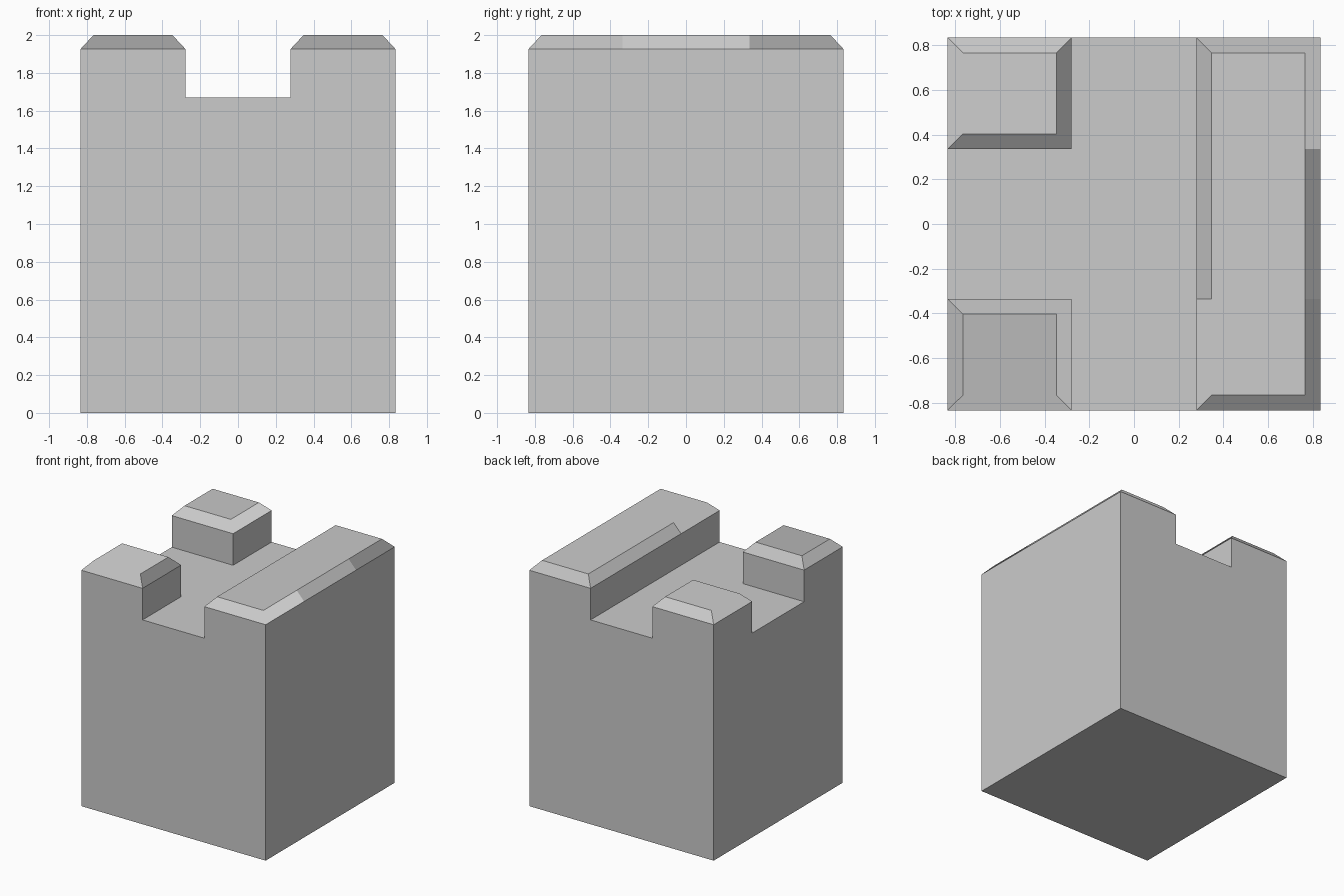
import bpy, bmesh
from mathutils import Vector

if "Cube" in bpy.data.objects:
    bpy.data.objects.remove(bpy.data.objects["Cube"])

HALF, GAP_X, GAP_Y = 0.833, 0.279, 0.335
FLOOR, SHOULDER, TOP, INSET = 1.669, 1.927, 2.0, 0.068

bm = bmesh.new()

# Square tower body
bmesh.ops.create_cube(bm, size=1)
for v in bm.verts:
    v.co = Vector((v.co.x * 2 * HALF, v.co.y * 2 * HALF, (v.co.z + 0.5) * FLOOR))

# Split the top along the gaps between the battlements
for axis, gap in ((Vector((1, 0, 0)), GAP_X), (Vector((0, 1, 0)), GAP_Y)):
    for side in (-1, 1):
        bmesh.ops.bisect_plane(bm, geom=bm.verts[:] + bm.edges[:] + bm.faces[:],
                               plane_co=axis * gap * side, plane_no=axis)
bm.normal_update()


def is_raised(face):
    c = face.calc_center_median()
    return face.normal.z > 0.9 and (c.x > GAP_X or (c.x < -GAP_X and abs(c.y) > GAP_Y))


# Raise two corner blocks and one full-length wall
raised = bmesh.ops.extrude_face_region(bm, geom=[f for f in bm.faces if is_raised(f)])
verts = [g for g in raised["geom"] if isinstance(g, bmesh.types.BMVert)]
bmesh.ops.translate(bm, verts=verts, vec=(0, 0, SHOULDER - FLOOR))
bm.normal_update()

# Chamfered caps
caps = [f for f in bm.faces if f.calc_center_median().z > SHOULDER - 0.001]
bmesh.ops.inset_region(bm, faces=caps, thickness=INSET, use_even_offset=True, use_boundary=True)
for v in {v for f in caps for v in f.verts}:
    v.co.z = TOP

# Merge flat faces
bmesh.ops.dissolve_limit(bm, angle_limit=0.01, verts=bm.verts[:], edges=bm.edges[:])
bmesh.ops.recalc_face_normals(bm, faces=bm.faces[:])

mesh = bpy.data.meshes.new("battlement_tower")
bm.to_mesh(mesh)
bm.free()
bpy.context.collection.objects.link(bpy.data.objects.new("battlement_tower", mesh))
